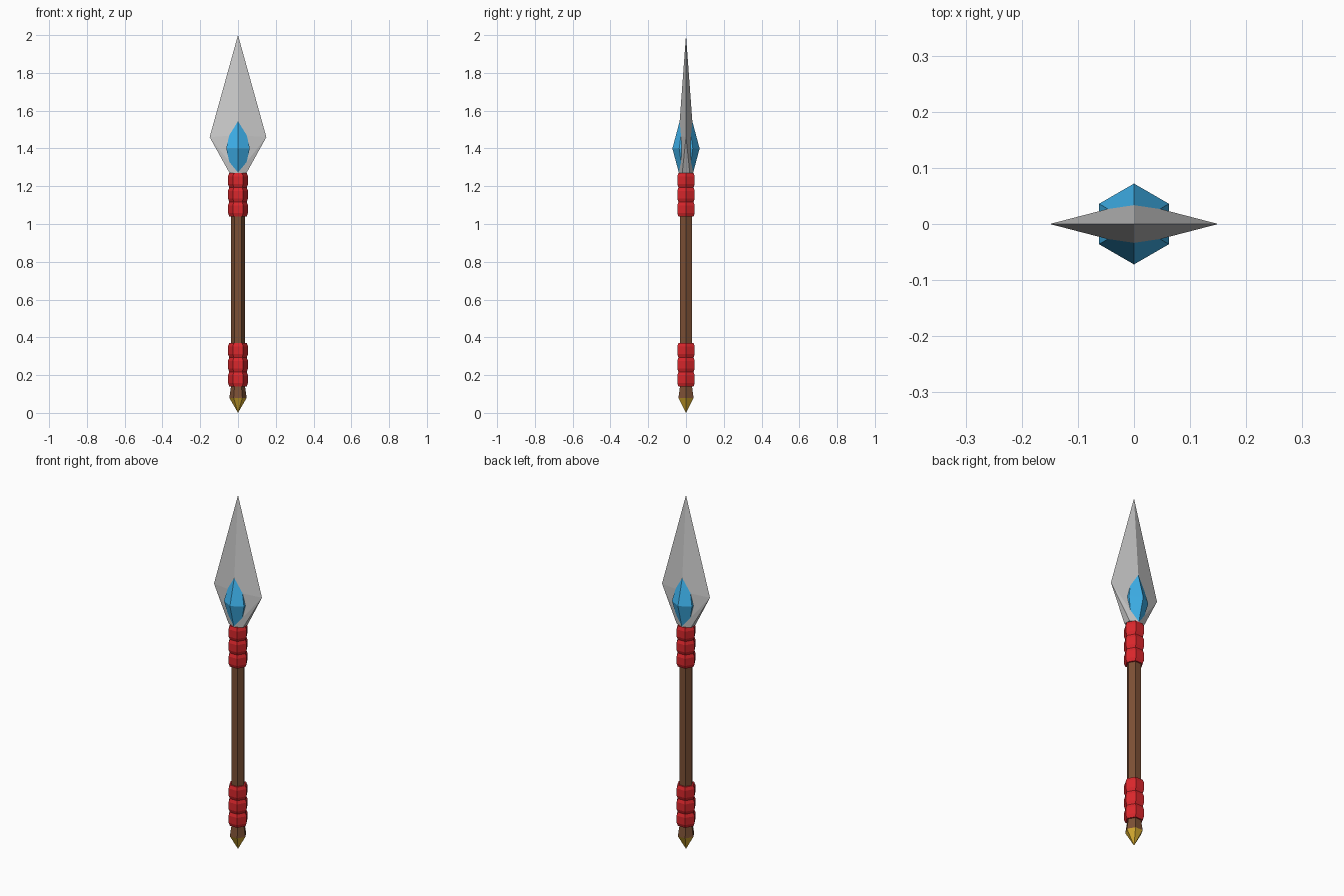
import bpy, bmesh
from math import cos, sin, pi

if "Cube" in bpy.data.objects:
    bpy.data.objects.remove(bpy.data.objects["Cube"])


def material(name, rgb):
    m = bpy.data.materials.new(name)
    m.diffuse_color = (*rgb, 1)
    m.use_nodes = True
    m.node_tree.nodes["Principled BSDF"].inputs["Base Color"].default_value = m.diffuse_color
    return m


WOOD = material("wood", (0.2, 0.08, 0.035))
RED = material("red_cloth", (0.7, 0.02, 0.025))
GOLD = material("gold", (0.7, 0.42, 0.03))
BLUE = material("blue_gem", (0.05, 0.45, 0.85))


def finish(name, bm, mat=None):
    bmesh.ops.recalc_face_normals(bm, faces=bm.faces)
    mesh = bpy.data.meshes.new(name)
    bm.to_mesh(mesh)
    bm.free()
    if mat:
        mesh.materials.append(mat)
    ob = bpy.data.objects.new(name, mesh)
    bpy.context.collection.objects.link(ob)
    return ob


def hex_lathe(name, profile, mat, turn=0.0):
    """Six-sided turned solid from (radius, z) pairs; radius 0 makes a point."""
    bm = bmesh.new()
    rings = []
    for r, z in profile:
        n = 6 if r > 0 else 1
        rings.append([bm.verts.new((r * cos(turn + i * pi / 3), r * sin(turn + i * pi / 3), z))
                      for i in range(n)])
    for a, b in zip(rings, rings[1:]):
        for i in range(6):
            j = (i + 1) % 6
            quad = [a[i % len(a)], a[j % len(a)], b[j % len(b)], b[i % len(b)]]
            bm.faces.new(list(dict.fromkeys(quad)))
    for ring in (rings[0], rings[-1]):
        if len(ring) == 6:
            bm.faces.new(ring)
    return finish(name, bm, mat)


# Shaft with flared foot, and the pointed butt cap
hex_lathe("shaft", [(0.046, 0.08), (0.037, 0.14), (0.037, 1.27)], WOOD)
hex_lathe("butt_cap", [(0, 0), (0.046, 0.08)], GOLD)

# Cloth wraps, three bulging bands each
for name, z0 in (("lower_wrap", 0.14), ("upper_wrap", 1.04)):
    pitch = 0.23 / 3
    profile = [(0.046, z0)]
    for k in range(3):
        z = z0 + k * pitch
        profile += [(0.053, z + 0.018), (0.053, z + pitch - 0.018), (0.046, z + pitch)]
    hex_lathe(name, profile, RED)

# Gem: long six-sided crystal passing through the blade
hex_lathe("gem", [(0, 1.13), (0.072, 1.40), (0, 1.67)], BLUE, turn=pi / 2)

# Blade: faceted convex spearhead
bm = bmesh.new()
points = [(0, 0, 2)]
for s in (-1, 1):
    points += [(s * 0.15, 0, 1.46), (0, s * 0.039, 1.47), (0, s * 0.038, 1.27)]
    points += [(s * 0.045, t * 0.02, 1.27) for t in (-1, 1)]
bmesh.ops.convex_hull(bm, input=[bm.verts.new(p) for p in points])
finish("blade", bm)
